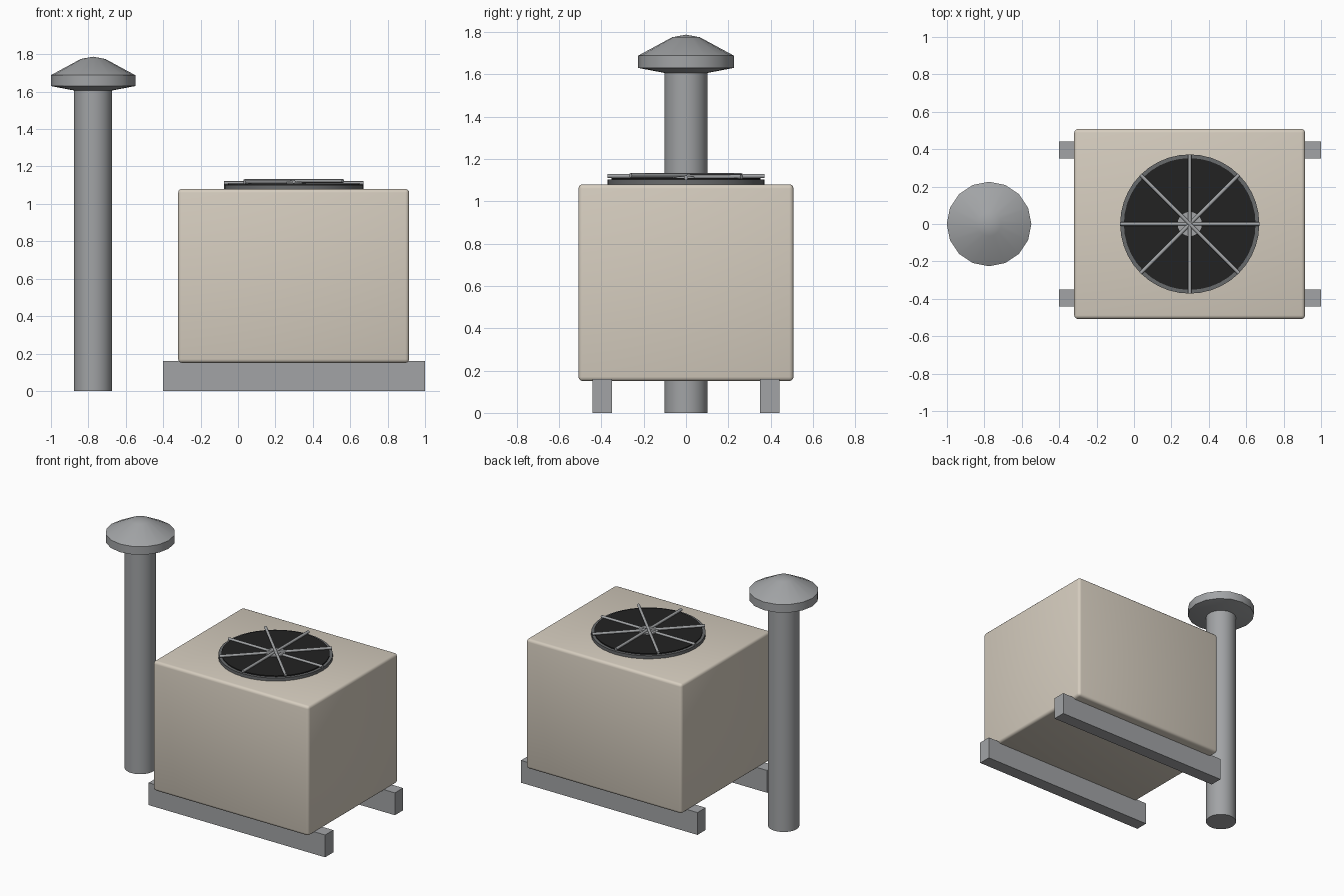
import bpy, bmesh, math
from mathutils import Matrix, Vector

old = bpy.data.objects.get("Cube")
if old:
    bpy.data.objects.remove(old, do_unlink=True)


def material(name, r, g, b):
    m = bpy.data.materials.new(name)
    m.use_nodes = True
    m.diffuse_color = (r, g, b, 1)
    node = next(n for n in m.node_tree.nodes if n.type == 'BSDF_PRINCIPLED')
    node.inputs["Base Color"].default_value = (r, g, b, 1)
    return m


BEIGE = material("beige paint", 0.67, 0.61, 0.52)
METAL = material("galvanised metal", 0.36, 0.37, 0.38)
DARK_METAL = material("dark metal", 0.14, 0.145, 0.15)
BLACK = material("fan black", 0.016, 0.016, 0.016)


def finish(name, bm, mat, smooth=None):
    bmesh.ops.recalc_face_normals(bm, faces=bm.faces)
    mesh = bpy.data.meshes.new(name)
    bm.to_mesh(mesh)
    bm.free()
    mesh.materials.append(mat)
    ob = bpy.data.objects.new(name, mesh)
    bpy.context.collection.objects.link(ob)
    if smooth:
        bpy.ops.object.select_all(action='DESELECT')
        ob.select_set(True)
        bpy.context.view_layer.objects.active = ob
        bpy.ops.object.shade_smooth_by_angle(angle=math.radians(smooth))
    return ob


def box(name, lo, hi, mat, bevel=0):
    lo, hi = Vector(lo), Vector(hi)
    bm = bmesh.new()
    bmesh.ops.create_cube(bm, size=1, matrix=Matrix.Translation((lo + hi) / 2)
                          @ Matrix.Diagonal((*(hi - lo), 1)))
    if bevel:
        bmesh.ops.bevel(bm, geom=bm.edges[:], offset=bevel, segments=3,
                        profile=0.5, affect='EDGES')
    return finish(name, bm, mat, 40 if bevel else None)


def cylinder(name, radius, z0, z1, x, mat, sides):
    bm = bmesh.new()
    bmesh.ops.create_cone(bm, cap_ends=True, segments=sides, radius1=radius,
                          radius2=radius, depth=z1 - z0,
                          matrix=Matrix.Translation((x, 0, (z0 + z1) / 2)))
    return finish(name, bm, mat, 35)


def lathe(name, profile, x, mat, sides):
    bm = bmesh.new()
    verts = [bm.verts.new((x, r, z)) for r, z in profile]
    edges = [bm.edges.new(pair) for pair in zip(verts, verts[1:])]
    bmesh.ops.spin(bm, geom=verts + edges, cent=(x, 0, 0), axis=(0, 0, 1),
                   angle=math.tau, steps=sides)
    bmesh.ops.remove_doubles(bm, verts=bm.verts, dist=0.0005)
    return finish(name, bm, mat, 30)


# Cabinet on two support rails
box("cabinet", (-0.32, -0.508, 0.15), (0.915, 0.508, 1.08), BEIGE, 0.02)
for side, y in (("front", -0.395), ("back", 0.395)):
    box(side + "_rail", (-0.4, y - 0.046, 0), (1.0, y + 0.046, 0.16), METAL)

# Fan on the top: collar, dark opening, hub and guard bars
FAN_X = 0.298
cylinder("fan_collar", 0.372, 1.07, 1.102, FAN_X, DARK_METAL, 40)
cylinder("fan_opening", 0.352, 1.09, 1.109, FAN_X, BLACK, 40)
cylinder("fan_hub", 0.065, 1.1, 1.117, FAN_X, METAL, 20)
for i in range(4):
    bm = bmesh.new()
    turn = (Matrix.Translation((FAN_X, 0, 1.112 + 0.0035 * i))
            @ Matrix.Rotation(i * math.pi / 4, 4, 'Z')
            @ Matrix.Rotation(math.pi / 2, 4, 'Y'))
    bmesh.ops.create_cone(bm, cap_ends=True, segments=8, radius1=0.01,
                          radius2=0.01, depth=0.744, matrix=turn)
    finish("guard_bar_%d" % (i + 1), bm, METAL, 50)

# Vent pipe with a rain cap
PIPE_X = -0.775
cylinder("vent_pipe", 0.102, 0, 1.64, PIPE_X, METAL, 32)
lathe("vent_cap", [(0, 1.606), (0.1, 1.606), (0.226, 1.63), (0.226, 1.688),
                   (0.065, 1.775), (0, 1.787)], PIPE_X, METAL, 16)
